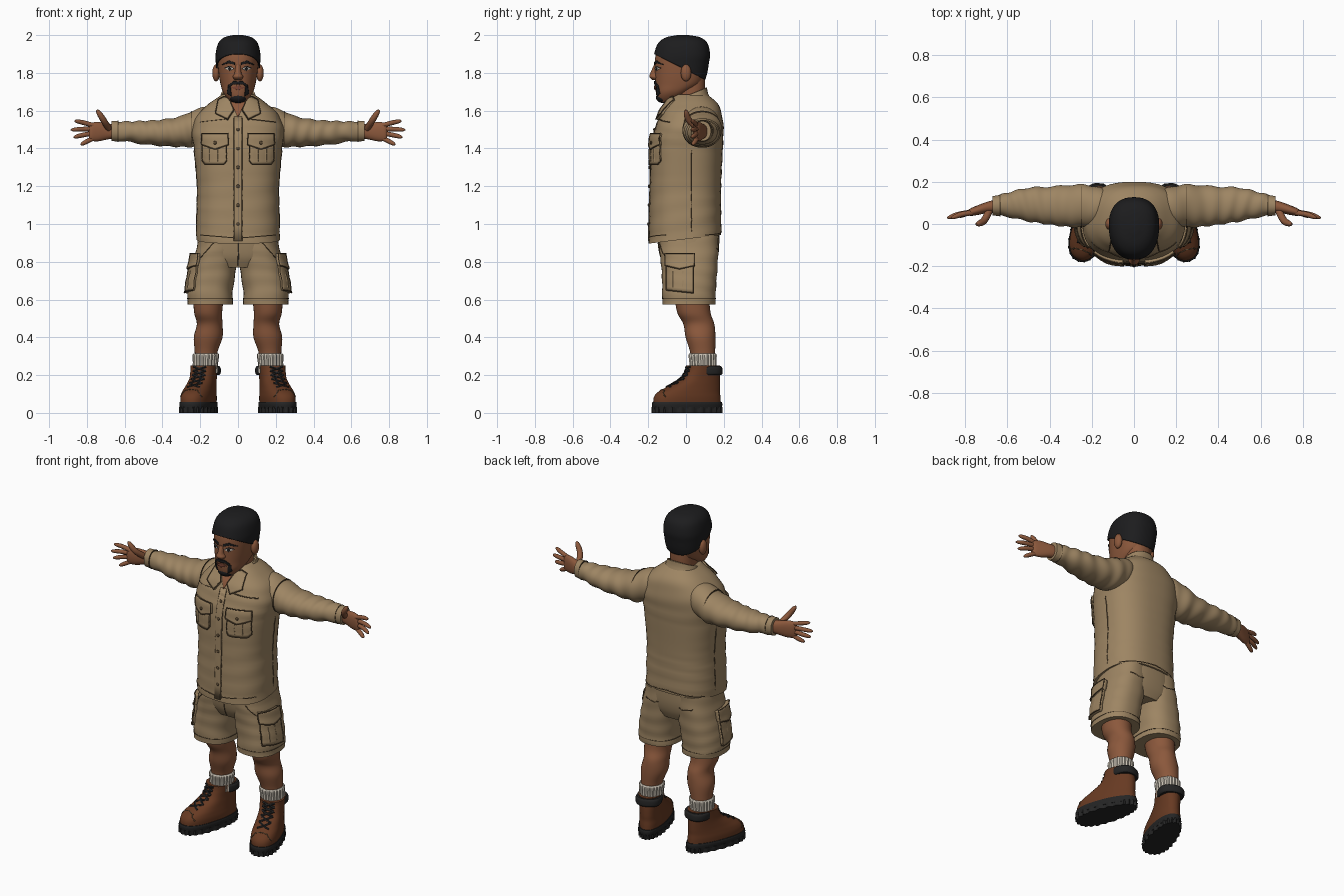
import bpy, bmesh
from math import sin, cos, pi, radians, copysign
from mathutils import Vector, Matrix
from mathutils.bvhtree import BVHTree

if "Cube" in bpy.data.objects:
    bpy.data.objects.remove(bpy.data.objects["Cube"])


def material(name, *rgb):
    m = bpy.data.materials.new(name)
    m.use_nodes = True
    m.diffuse_color = (*rgb, 1)
    m.node_tree.nodes["Principled BSDF"].inputs["Base Color"].default_value = (*rgb, 1)
    return m


KHAKI = material("khaki_cloth", .34, .235, .125)
SEAM = material("dark_seam", .1, .065, .033)
SKIN = material("brown_skin", .26, .098, .045)
HAIR = material("black_hair", .012, .012, .013)
LEATHER = material("boot_leather", .135, .042, .016)
RUBBER = material("black_rubber", .018, .018, .018)
SOCK = material("off_white_sock", .58, .53, .45)
WHITE = material("eye_white", .6, .56, .5)
LIP = material("lip_brown", .2, .06, .035)


def finish(name, bm, mat, mirror=False, thick=0):
    """Turn a bmesh into a smooth object, optionally mirrored and thickened."""
    me = bpy.data.meshes.new(name)
    bm.to_mesh(me)
    bm.free()
    me.materials.append(mat)
    for p in me.polygons:
        p.use_smooth = True
    me.set_sharp_from_angle(angle=radians(45))
    ob = bpy.data.objects.new(name, me)
    bpy.context.collection.objects.link(ob)
    if thick:
        mod = ob.modifiers.new("thickness", 'SOLIDIFY')
        mod.thickness, mod.offset = thick, -1
    if mirror:
        ob.modifiers.new("mirror", 'MIRROR').use_mirror_merge = False
    return ob


def bridge(rings, caps=True):
    bm = bmesh.new()
    rows = [[bm.verts.new(p) for p in ring] for ring in rings]
    n = len(rows[0])
    for a, b in zip(rows, rows[1:]):
        for i in range(n):
            j = (i + 1) % n
            bm.faces.new((a[i], a[j], b[j], b[i]))
    if caps:
        bm.faces.new(rows[0])
        bm.faces.new(rows[-1])
    bmesh.ops.recalc_face_normals(bm, faces=bm.faces)
    return bm


def spline(rows, steps):
    """Catmull-Rom through rows of numbers."""
    rows = [Vector(r) for r in rows]
    out = []
    for i in range(len(rows) - 1):
        p, q, r, s = rows[max(i - 1, 0)], rows[i], rows[i + 1], rows[min(i + 2, len(rows) - 1)]
        for k in range(steps):
            t = k / steps
            out.append((q * 2 + (r - p) * t + (p * 2 - q * 5 + r * 4 - s) * t * t
                        + (q * 3 - p - r * 3 + s) * t ** 3) / 2)
    return out + [rows[-1]]


def loft(name, rows, mat, axis='z', power=2.3, taper=0, ribs=(0, 0), wrinkle=0, tilt=None,
         steps=6, n=48, mirror=False, caps=True, thick=0):
    """Rows are (position, centre a, radius a, centre b, radius b)."""
    rings = []
    for t, a0, ra, b0, rb in spline(rows, steps):
        ring = []
        for i in range(n):
            th = 2 * pi * i / n
            c, s = cos(th), sin(th)
            grow = ribs[1] * cos(ribs[0] * th) + wrinkle * sin(t * 75 + 2 * sin(th + t * 9))
            a = a0 + copysign(abs(c) ** (2 / power), c) * (ra + grow) * (1 + taper * s)
            b = b0 + copysign(abs(s) ** (2 / power), s) * (rb + grow)
            p = Vector((a, b, t)) if axis == 'z' else Vector((t, a, b))
            if tilt:
                p.z += tilt(p)
            ring.append(p)
        rings.append(ring)
    return finish(name, bridge(rings, caps), mat, mirror, thick)


def tube(name, pts, radii, mat, mirror=False, n=8):
    pts = [Vector(p) for p in pts]
    rings = []
    for i, p in enumerate(pts):
        d = pts[min(i + 1, len(pts) - 1)] - pts[max(i - 1, 0)]
        q = d.to_track_quat('Z', 'Y')
        r = radii[i] if isinstance(radii, list) else radii
        rings.append([p + q @ Vector((r * cos(2 * pi * k / n), r * sin(2 * pi * k / n), 0))
                      for k in range(n)])
    return finish(name, bridge(rings), mat, mirror)


def ball(name, loc, size, mat, mirror=False):
    bm = bmesh.new()
    bmesh.ops.create_uvsphere(bm, u_segments=20, v_segments=12, radius=1,
                              matrix=Matrix.Translation(loc) @ Matrix.Diagonal((*size, 1)))
    return finish(name, bm, mat, mirror)


def projector(ob, side='front', lift=0):
    """Return a function dropping flat points onto an object's surface."""
    tree = BVHTree.FromPolygons([v.co for v in ob.data.vertices],
                                [p.vertices for p in ob.data.polygons])
    d = {'front': Vector((0, 1, 0)), 'back': Vector((0, -1, 0)), 'side': Vector((-1, 0, 0))}[side]

    def drop(a, b):
        o = Vector((0, a, b)) if side == 'side' else Vector((a, 0, b))
        hit = tree.ray_cast(o - d, d)[0] or tree.find_nearest(o - d * .2)[0]
        return hit - d * lift
    return drop, d


def resample(pts, n):
    out = []
    for i in range(n + 1):
        f = i / n * (len(pts) - 1)
        k = min(int(f), len(pts) - 2)
        out.append(Vector(pts[k]).lerp(Vector(pts[k + 1]), f - k))
    return out


def stitch(name, pts, ob, side='front', mat=SEAM, r=.003, mirror=False):
    drop, _ = projector(ob, side)
    return tube(name, [drop(*p) for p in resample(pts, 24)], r, mat, mirror, 6)


def patch(name, low, high, mat, ob, lift, side='front', mirror=False, edge=False):
    """Plate between two outlines, laid on an object's surface."""
    drop, d = projector(ob, side, lift)
    grid = [[drop(*a.lerp(b, j / 8)) for j in range(9)]
            for a, b in zip(resample(low, 16), resample(high, 16))]
    bm = bmesh.new()
    vs = [[bm.verts.new(p) for p in col] for col in grid]
    for a, b in zip(vs, vs[1:]):
        for j in range(8):
            bm.faces.new((a[j], b[j], b[j + 1], a[j + 1]))
    bm.normal_update()
    if sum(f.normal.dot(d) for f in bm.faces) > 0:
        bmesh.ops.reverse_faces(bm, faces=bm.faces)
    if edge:
        loop = [c[0] for c in grid] + grid[-1][1:] + [c[-1] for c in grid[-2::-1]] + grid[0][-2::-1]
        tube(name + "_seam", loop, .003, SEAM, mirror, 6)
    return finish(name, bm, mat, mirror, lift + .004)


# Shirt body and sleeves
hem = lambda p: .12 * p.y * max(0, min(1, (1.15 - p.z) / .23))
torso = loft("shirt_body", [(.92, 0, .222, -.005, .192), (1.05, 0, .22, -.004, .19), (1.2, 0, .217, -.002, .188),
             (1.4, 0, .234, .005, .19), (1.5, 0, .243, .017, .182), (1.58, 0, .212, .028, .162),
             (1.64, 0, .15, .033, .132), (1.685, 0, .085, .025, .09)], KHAKI, power=2.5, tilt=hem, wrinkle=.0015)
sleeve = loft("sleeves", [(.12, .07, .09, 1.545, .085), (.22, .085, .1, 1.51, .098), (.3, .085, .1, 1.49, .082),
              (.4, .087, .09, 1.483, .07), (.5, .092, .08, 1.484, .062), (.58, .092, .062, 1.489, .054),
              (.665, .087, .042, 1.492, .05)], KHAKI, 'x', 2.1, wrinkle=.003, steps=10, mirror=True)
loft("cuffs", [(.635, .088, .05, 1.491, .054), (.67, .086, .046, 1.492, .053)], KHAKI, 'x', 2.1, mirror=True)
loft("cuff_seams", [(.633, .088, .052, 1.491, .056), (.637, .088, .052, 1.491, .056)], SEAM, 'x', 2.1, mirror=True)
loft("armhole_seams", [(.246, .085, .103, 1.504, .0955), (.25, .085, .103, 1.503, .0945)], SEAM, 'x', 2.1, mirror=True)

# Shirt front, pockets and seams
patch("placket", [(-.02, .91), (.02, .91)], [(-.02, 1.57), (.02, 1.57)], KHAKI, torso, .004)
for x in (-.021, .021):
    stitch("placket_seam", [(x, .91), (x, 1.56)], torso, r=.0025)
drop, _ = projector(torso, 'front', .005)
for i in range(6):
    ball("button", drop(0, 1 + i * .1), (.009, .005, .009), SEAM)
patch("chest_pockets", [(.06, 1.335), (.075, 1.315), (.175, 1.315), (.19, 1.335)],
      [(.06, 1.45), (.19, 1.45)], KHAKI, torso, .012, mirror=True, edge=True)
patch("chest_pocket_flaps", [(.05, 1.42), (.122, 1.395), (.195, 1.42)],
      [(.053, 1.48), (.192, 1.48)], KHAKI, torso, .018, mirror=True, edge=True)
drop, _ = projector(torso, 'front', .02)
ball("pocket_buttons", drop(.122, 1.43), (.009, .006, .009), SEAM, True)
for x in (.1, .145):
    stitch("pocket_pleats", [(x, 1.33), (x, 1.4)], torso, r=.014, mat=KHAKI, mirror=True)
stitch("front_yoke_seam", [(.07, 1.555), (.2, 1.54)], torso, mirror=True)
stitch("side_seam", [(.03, .96), (.03, 1.39)], torso, 'side', mirror=True)
for side, z in (('front', .925), ('back', .96)):
    stitch("hem_seam_" + side, [(-.2, .942), (0, z), (.2, .942)], torso, side)

# Neck, open shirt front and collar
loft("neck", [(1.56, 0, .085, .015, .095), (1.64, 0, .072, .015, .08), (1.72, 0, .07, .02, .08),
              (1.78, 0, .07, .02, .08)], SKIN)
patch("open_neck", [(-.03, 1.63), (0, 1.565), (.03, 1.63)], [(-.06, 1.68), (.06, 1.68)], SKIN, torso, .004)
loft("collar_band", [(1.62, 0, .115, .018, .112), (1.66, 0, .1, .016, .1), (1.69, 0, .09, .016, .095)], KHAKI,
     tilt=lambda p: .4 * (p.y - .03), caps=False, thick=.01)
patch("collar_points", [(.022, 1.605), (.055, 1.555), (.12, 1.588)],
      [(.05, 1.67), (.075, 1.675), (.105, 1.66)], KHAKI, torso, .018, mirror=True, edge=True)

# Head, with the hair as a trimmed outer shell
skull = [(1.645, 0, .035, -.1, .038), (1.67, 0, .06, -.09, .064), (1.7, 0, .08, -.07, .09),
         (1.74, 0, .092, -.042, .12), (1.79, 0, .101, -.032, .132), (1.85, 0, .107, -.027, .138),
         (1.9, 0, .108, -.021, .138), (1.95, 0, .094, -.017, .12), (1.98, 0, .062, -.015, .08),
         (1.992, 0, .015, -.015, .02)]
head = loft("head", skull, SKIN, taper=.08)
hair = loft("hair", [(z + .008 * (z > 1.9), x, rx + .01, y, ry + .01) for z, x, rx, y, ry in skull],
            HAIR, taper=.08, thick=.006)
bm = bmesh.new()
bm.from_mesh(hair.data)
bmesh.ops.bisect_plane(bm, geom=bm.verts[:] + bm.edges[:] + bm.faces[:], plane_co=(0, -.04, 1.835),
                       plane_no=(0, .5, 1), clear_inner=True)
bm.to_mesh(hair.data)
bm.free()

# Face
ball("ears", (.116, 0, 1.8), (.02, .028, .045), SKIN, True)
loft("nose", [(1.763, 0, .018, -.16, .018), (1.779, 0, .028, -.166, .028), (1.8, 0, .018, -.164, .024),
              (1.842, 0, .013, -.158, .012)], SKIN, power=2, n=24)
patch("eyes", [(.024, 1.821), (.045, 1.811), (.068, 1.823)], [(.024, 1.823), (.045, 1.833), (.068, 1.825)],
      WHITE, head, .003, mirror=True)
patch("irises", [(.038, 1.82), (.046, 1.812), (.054, 1.82)], [(.038, 1.824), (.046, 1.832), (.054, 1.824)],
      HAIR, head, .005, mirror=True)
stitch("upper_lids", [(.022, 1.822), (.045, 1.835), (.07, 1.825)], head, mat=HAIR, mirror=True)
patch("eyebrows", [(.018, 1.842), (.05, 1.852), (.084, 1.842)], [(.018, 1.855), (.05, 1.866), (.084, 1.846)],
      HAIR, head, .006, mirror=True)
patch("lips", [(-.034, 1.722), (0, 1.708), (.034, 1.722)], [(-.034, 1.724), (0, 1.734), (.034, 1.724)],
      LIP, head, .007)
patch("moustache", [(-.052, 1.72), (-.03, 1.738), (0, 1.74), (.03, 1.738), (.052, 1.72)],
      [(-.052, 1.735), (-.025, 1.756), (0, 1.755), (.025, 1.756), (.052, 1.735)], HAIR, head, .008)
patch("beard_sides", [(.036, 1.675), (.058, 1.69)], [(.042, 1.728), (.056, 1.728)], HAIR, head, .007, mirror=True)
ball("goatee", (0, -.121, 1.67), (.046, .038, .03), HAIR)

# Hands
loft("palms", [(.64, .087, .032, 1.492, .036), (.69, .08, .027, 1.49, .042), (.74, .066, .023, 1.489, .051),
               (.775, .056, .018, 1.488, .048), (.79, .053, .008, 1.486, .038)], SKIN, 'x', mirror=True, n=24)
fingers = {"index": [(.765, .054, 1.522), (.82, .045, 1.537), (.865, .028, 1.546)],
           "middle": [(.77, .056, 1.503), (.83, .046, 1.502), (.885, .028, 1.498)],
           "ring": [(.77, .056, 1.48), (.825, .046, 1.47), (.87, .028, 1.459)],
           "little": [(.76, .06, 1.457), (.8, .048, 1.437), (.832, .034, 1.42)],
           "thumb": [(.685, .065, 1.505), (.712, .015, 1.55), (.747, -.002, 1.604)]}
for name, pts in fingers.items():
    w = .017 if name == "thumb" else .0125
    path = spline(pts, 6)
    tube(name + "_fingers", path, [w * (1 - (k / 12) ** 6 * .75) for k in range(len(path))], SKIN, True, 12)

# Shorts
seat = loft("shorts_seat", [(.77, 0, .15, .018, .125), (.82, 0, .215, .016, .148), (.88, 0, .216, .015, .16),
                            (.96, 0, .208, .012, .165)], KHAKI, power=2.5)
short = loft("shorts_legs", [(.573, .148, .12, .015, .14), (.65, .146, .119, .016, .142), (.75, .13, .118, .018, .147),
             (.85, .113, .112, .016, .155), (.94, .1, .105, .014, .158)], KHAKI, power=2.4, wrinkle=.0015, mirror=True)
loft("leg_hem_seams", [(.603, .1475, .122, .015, .1425), (.607, .1475, .122, .015, .1425)], SEAM, power=2.4, mirror=True)
patch("cargo_pockets", [(-.105, .65), (.04, .635)], [(-.105, .8), (.04, .8)], KHAKI, short, .018,
      'side', True, True)
patch("cargo_flaps", [(-.112, .78), (-.035, .762), (.045, .78)], [(-.112, .845), (.045, .845)], KHAKI, short,
      .026, 'side', True, True)
for y in (-.06, -.01):
    stitch("cargo_pleats", [(y, .66), (y, .75)], short, 'side', KHAKI, .02, True)
stitch("fly_seam", [(0, .78), (.004, .9)], seat)
stitch("front_pocket_seams", [(.13, .9), (.2, .82)], short, mirror=True)
stitch("back_pocket_seams", [(.05, .87), (.1, .855), (.16, .87)], short, 'back', mirror=True)

# Bare legs and socks
loft("legs", [(.24, .172, .058, .09, .06), (.32, .169, .06, .088, .066), (.4, .158, .076, .077, .079),
              (.47, .15, .068, .068, .082), (.53, .158, .074, .042, .088), (.62, .156, .082, .03, .092)],
     SKIN, power=2.05, mirror=True)
loft("socks", [(.21, .174, .064, .09, .068), (.27, .172, .065, .089, .07), (.305, .17, .068, .088, .073),
               (.315, .17, .062, .088, .067)], SOCK, power=2.1, ribs=(22, .0025), n=88, mirror=True)

# Boots, shaped straight and then turned outward
boot = loft("boots", [(.035, 0, .074, -.093, .186), (.08, 0, .077, -.093, .183), (.11, 0, .074, -.083, .17),
            (.14, 0, .069, -.055, .143), (.18, 0, .065, -.021, .108), (.22, 0, .066, -.008, .092),
            (.25, 0, .068, -.003, .088)], LEATHER, taper=-.14, mirror=True)
parts = [boot,
         loft("soles", [(.022, 0, .078, -.093, .19), (.045, 0, .081, -.093, .193), (.058, 0, .079, -.093, .19)],
              RUBBER, taper=-.14, mirror=True),
         loft("sole_lugs", [(0, 0, .077, -.093, .189), (.03, 0, .079, -.093, .191)], RUBBER, taper=-.14,
              ribs=(24, .005), n=120, steps=2, mirror=True),
         loft("ankle_pads", [(.2, 0, .066, .03, .062), (.21, 0, .073, .03, .068), (.235, 0, .074, .028, .069),
                             (.247, 0, .068, .026, .065)], RUBBER, mirror=True),
         stitch("toe_cap_seams", [(-.06, .085), (-.035, .118), (0, .125), (.035, .118), (.06, .085)], boot,
                mirror=True)]
for i in range(5):
    z = .135 + i * .022
    for s in (-1, 1):
        parts.append(stitch("laces", [(-.034 * s, z), (0, z + .011), (.034 * s, z + .022)], boot,
                            mat=RUBBER, r=.0065, mirror=True))
for ob in parts:
    ob.data.transform(Matrix.Translation((.175, .095, 0)) @ Matrix.Rotation(radians(18), 4, 'Z'))
